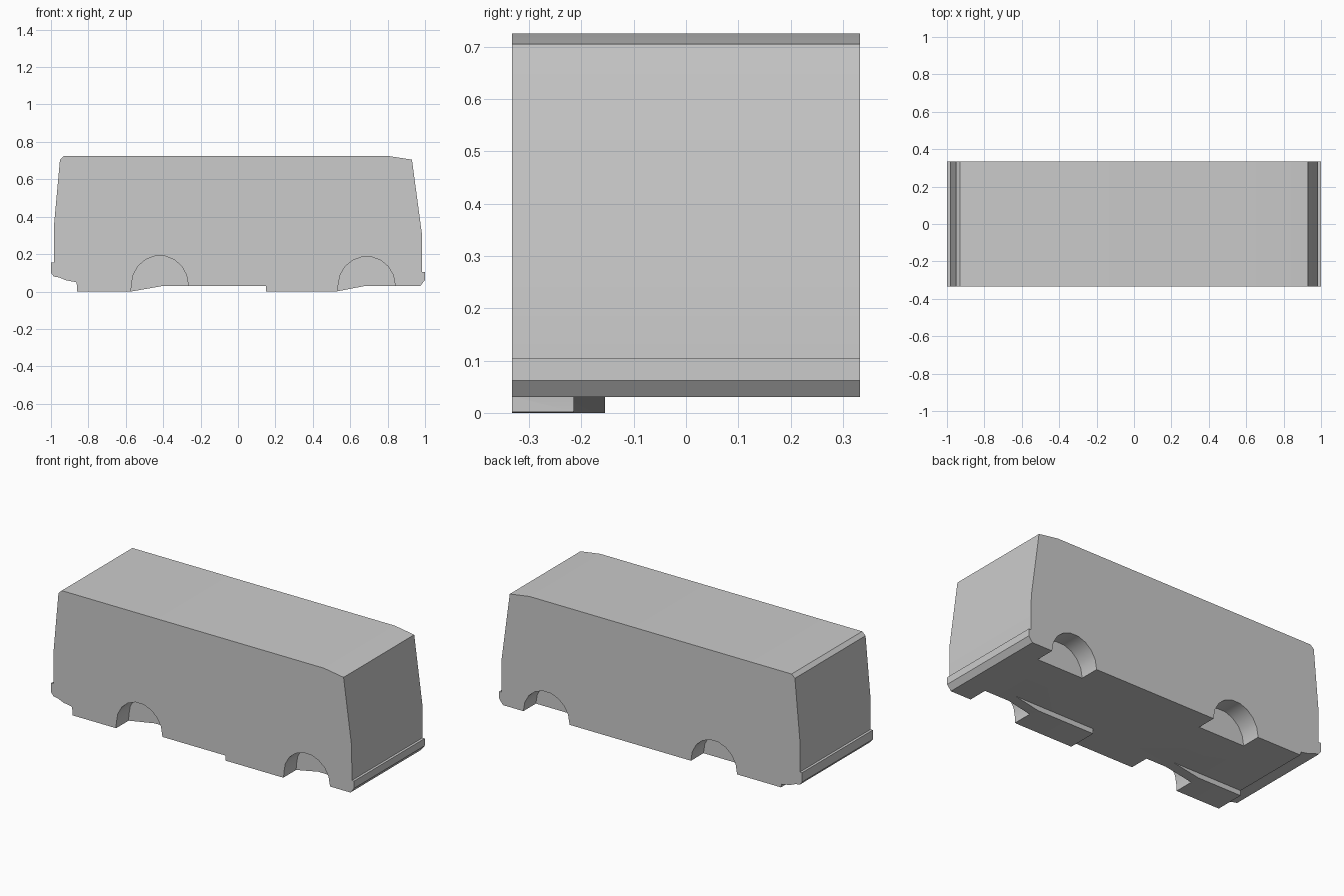
import bpy, bmesh, math

if "Cube" in bpy.data.objects:
    bpy.data.objects.remove(bpy.data.objects["Cube"])

HALF_WIDTH = 0.333
ARCH_DEPTH = 0.118

grey = bpy.data.materials.new("plain grey")
grey.use_nodes = True
grey.diffuse_color = (0.6, 0.6, 0.6, 1)
grey.node_tree.nodes["Principled BSDF"].inputs["Base Color"].default_value = (0.6, 0.6, 0.6, 1)


def extrude_profile(name, points, y0, y1):
    """Solid made by sweeping an x-z outline from y0 to y1."""
    bm = bmesh.new()
    face = bm.faces.new([bm.verts.new((x, y0, z)) for x, z in points])
    moved = bmesh.ops.extrude_face_region(bm, geom=[face])["geom"]
    verts = [v for v in moved if isinstance(v, bmesh.types.BMVert)]
    bmesh.ops.translate(bm, verts=verts, vec=(0, y1 - y0, 0))
    bmesh.ops.recalc_face_normals(bm, faces=bm.faces)
    mesh = bpy.data.meshes.new(name)
    bm.to_mesh(mesh)
    bm.free()
    mesh.materials.append(grey)
    obj = bpy.data.objects.new(name, mesh)
    bpy.context.collection.objects.link(obj)
    return obj


def combine(target, tool, operation):
    """Apply a boolean and discard the helper."""
    mod = target.modifiers.new("join", "BOOLEAN")
    mod.operation = operation
    mod.solver = "EXACT"
    mod.object = tool
    bpy.context.view_layer.objects.active = target
    bpy.ops.object.modifier_apply(modifier=mod.name)
    bpy.data.objects.remove(tool)


# Van body: side outline with roof, end walls and bumpers
outline = [
    (-0.93, 0.725), (0.80, 0.725), (0.93, 0.705), (0.983, 0.31),
    (0.985, 0.105), (1.0, 0.105), (1.0, 0.062), (0.975, 0.03),
    (-0.86, 0.03), (-0.865, 0.05), (-0.92, 0.06), (-0.955, 0.075),
    (-0.985, 0.08), (-1.0, 0.1), (-1.0, 0.155), (-0.985, 0.155),
    (-0.985, 0.34), (-0.952, 0.705),
]
body = extrude_profile("van_body", outline, -HALF_WIDTH, HALF_WIDTH)

# Lowered sills along the front side, each with a ramp under its arch
for start, edge, ramp_end in ((-0.86, -0.572, -0.40), (0.15, 0.525, 0.68)):
    sill = extrude_profile(
        "low_sill",
        [(start, 0), (edge, 0), (ramp_end, 0.03), (ramp_end, 0.045), (start, 0.045)],
        -HALF_WIDTH, -0.155)
    combine(body, sill, "UNION")

# Wheel arches cut into both sides
SEGMENTS = 9
for centre, radius, height in ((-0.418, 0.152, 0.158), (0.688, 0.152, 0.153)):
    arch = [(centre + radius * math.cos(math.pi * i / SEGMENTS),
             0.034 + height * math.sin(math.pi * i / SEGMENTS))
            for i in range(SEGMENTS + 1)]
    arch += [(centre - radius - 0.004, -0.05), (centre + radius, -0.05)]
    for side in (-1, 1):
        inner, outer = side * (HALF_WIDTH - ARCH_DEPTH), side * (HALF_WIDTH + 0.1)
        cutter = extrude_profile("arch_cutter", arch, min(inner, outer), max(inner, outer))
        combine(body, cutter, "DIFFERENCE")

# Soft shading across shallow bends, crisp elsewhere
bpy.ops.object.select_all(action="DESELECT")
body.select_set(True)
bpy.context.view_layer.objects.active = body
bpy.ops.object.shade_smooth_by_angle(angle=math.radians(30))
